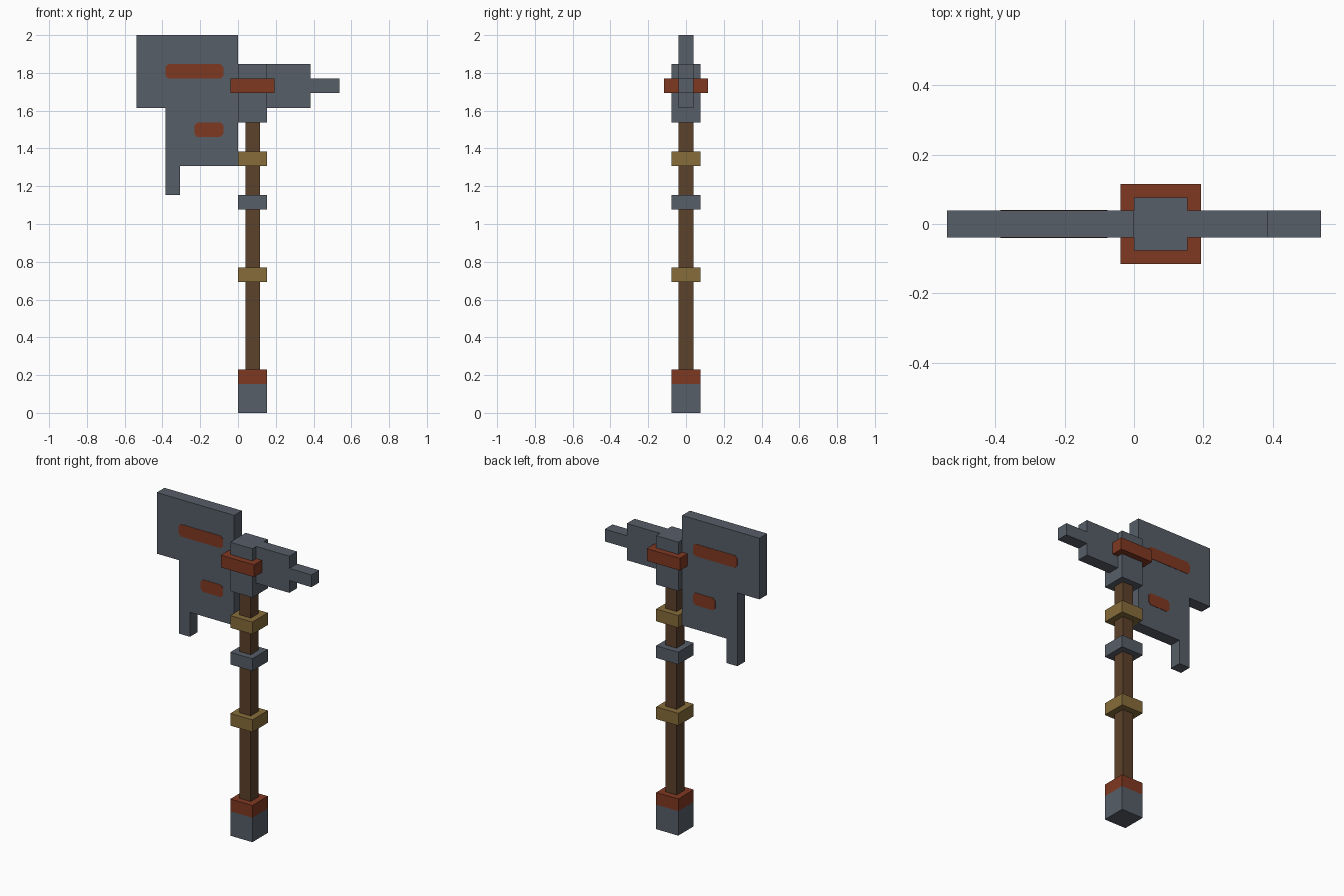
import bpy
import bmesh
from mathutils import Vector

cube = bpy.data.objects.get("Cube")
if cube:
    bpy.data.objects.remove(cube, do_unlink=True)

U = 1 / 13  # one grid block


def material(name, rgb):
    mat = bpy.data.materials.new(name)
    mat.use_nodes = True
    mat.diffuse_color = (*rgb, 1)
    mat.node_tree.nodes["Principled BSDF"].inputs["Base Color"].default_value = (*rgb, 1)
    return mat


steel = material("dark steel", (0.095, 0.112, 0.14))
rust = material("rust red", (0.216, 0.04, 0.016))
brass = material("dull brass", (0.238, 0.15, 0.042))
wood = material("brown wood", (0.107, 0.053, 0.024))


def prism(name, outline, y0, y1, mat):
    """Extrude an x-z outline, given in blocks, from y0 to y1."""
    bm = bmesh.new()
    face = bm.faces.new([bm.verts.new(Vector((x, y0, z)) * U) for x, z in outline])
    new = bmesh.ops.extrude_face_region(bm, geom=[face])["geom"]
    bmesh.ops.translate(bm, vec=(0, (y1 - y0) * U, 0),
                        verts=[v for v in new if isinstance(v, bmesh.types.BMVert)])
    bmesh.ops.recalc_face_normals(bm, faces=bm.faces)
    mesh = bpy.data.meshes.new(name)
    bm.to_mesh(mesh)
    bm.free()
    mesh.materials.append(mat)
    obj = bpy.data.objects.new(name, mesh)
    bpy.context.collection.objects.link(obj)
    return obj


def box(name, x0, x1, z0, z1, half_depth, mat):
    return prism(name, [(x0, z0), (x1, z0), (x1, z1), (x0, z1)],
                 -half_depth, half_depth, mat)


# Shaft with its pommel and bands
box("shaft", 0.5, 1.5, 3, 20, 0.5, wood)
box("pommel", 0, 2, 0, 2, 1, steel)
box("pommel_band", 0, 2, 2, 3, 1, rust)
box("lower_grip_band", 0, 2, 9, 10, 1, brass)
box("middle_grip_band", 0, 2, 14, 15, 1, steel)
box("upper_grip_band", 0, 2, 17, 18, 1, brass)

# Head socket and the collar around it
box("head_socket", 0, 2, 20, 24, 1, steel)
box("head_collar", -0.5, 2.5, 22, 23, 1.5, rust)

# Stepped blade with a hanging tooth
prism("blade", [(0, 26), (-7, 26), (-7, 21), (-5, 21), (-5, 15),
                (-4, 15), (-4, 17), (0, 17)], -0.5, 0.5, steel)

# Back spike
prism("back_spike", [(2, 21), (5, 21), (5, 22), (7, 22), (7, 23),
                     (5, 23), (5, 24), (2, 24)], -0.5, 0.5, steel)


# Painted stripes with clipped corners on both blade faces
def stripe(name, x0, x1, z0, z1, c=0.2):
    outline = [(x0 + c, z0), (x1 - c, z0), (x1, z0 + c), (x1, z1 - c),
               (x1 - c, z1), (x0 + c, z1), (x0, z1 - c), (x0, z0 + c)]
    for side, s in (("front", -1), ("back", 1)):
        prism(f"{name}_{side}", outline, s * 0.48, s * 0.53, rust)


stripe("upper_stripe", -5, -1, 23, 24)
stripe("lower_stripe", -3, -1, 19, 20)
